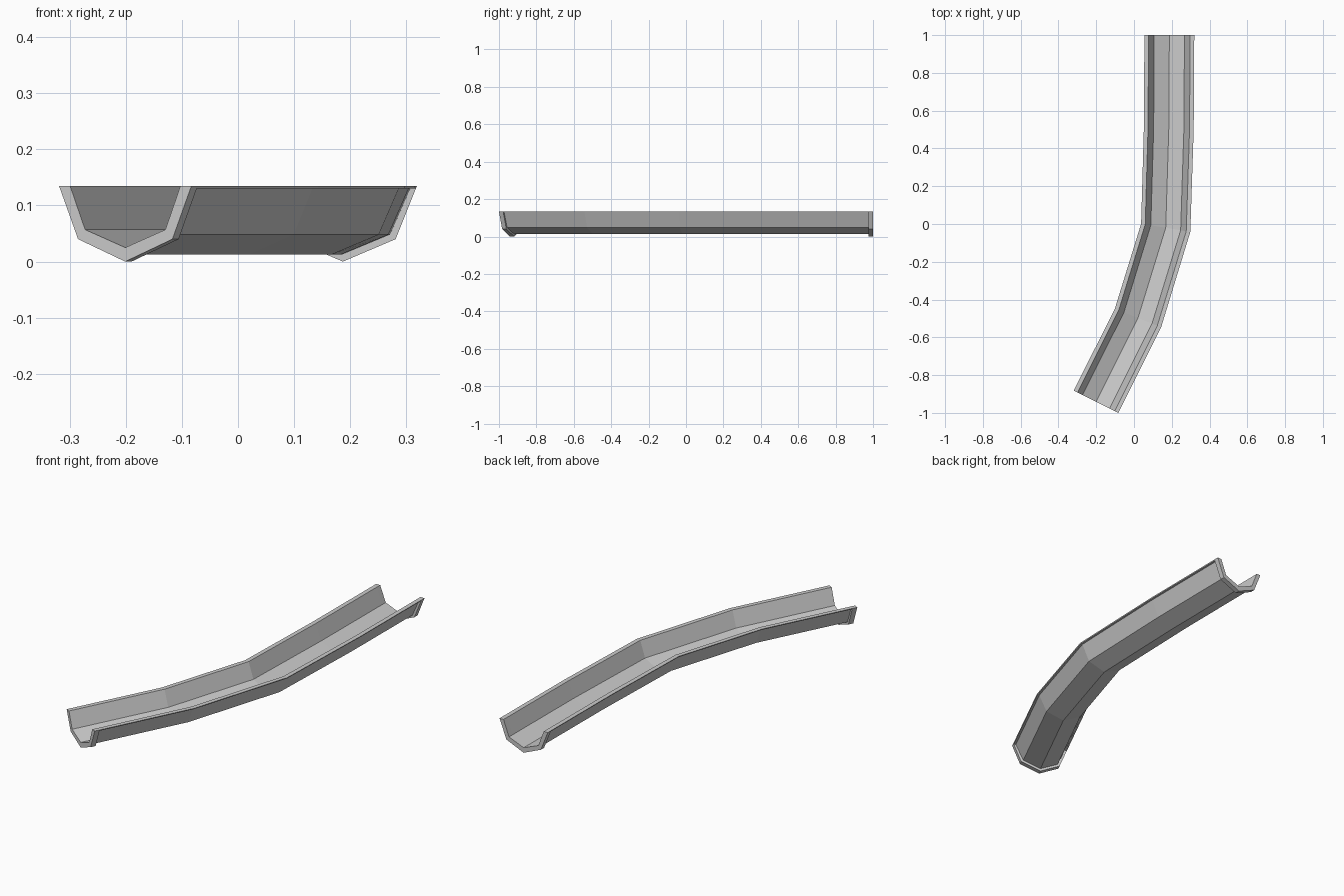
import bpy, bmesh
from mathutils import Vector

if "Cube" in bpy.data.objects:
    bpy.data.objects.remove(bpy.data.objects["Cube"])

# Half cross-sections (offset from the centreline, height)
INNER = [(0.0, 0.025), (0.08, 0.057), (0.11, 0.135)]
RIM = [(0.132, 0.135), (0.130, 0.130)]
BODY = [(0.120, 0.130), (0.084, 0.048), (0.0, 0.013)]
FLANGE = [(0.130, 0.130), (0.094, 0.040), (0.0, 0.0)]
FLANGE_LEN = 0.025

# Centreline seen from above, bending towards the front
PATH = [Vector(p) for p in
        [(0.187, 1.0), (0.184, 0.5), (0.168, -0.02), (0.021, -0.498), (-0.201, -0.941)]]


def full_loop(outer):
    """Mirror a half section into a closed loop."""
    half = INNER + RIM + outer
    return half + [(-x, z) for x, z in reversed(half[1:-1])]


def stations():
    """Position, direction and outer profile for every ring along the channel."""
    n = len(PATH)
    dirs = [(PATH[i + 1] - PATH[i]).normalized() for i in range(n - 1)]
    dirs[0] = Vector((0, -1))
    a, b = PATH[0], PATH[0] + dirs[0] * FLANGE_LEN
    c, d = PATH[-1] - dirs[-1] * FLANGE_LEN, PATH[-1]
    out = [(a, dirs[0], FLANGE), (b, dirs[0], FLANGE), (b, dirs[0], BODY)]
    for i in range(1, n - 1):
        out.append((PATH[i], (dirs[i - 1] + dirs[i]).normalized(), BODY))
    out += [(c, dirs[-1], BODY), (c, dirs[-1], FLANGE), (d, dirs[-1], FLANGE)]
    return out


# Open channel with rim lips and a raised flange at both ends
bm = bmesh.new()
rings = []
for pos, t, outer in stations():
    side = Vector((-t.y, t.x))
    rings.append([bm.verts.new((pos.x + side.x * x, pos.y + side.y * x, z))
                  for x, z in full_loop(outer)])
count = len(rings[0])
for r0, r1 in zip(rings, rings[1:]):
    for i in range(count):
        j = (i + 1) % count
        bm.faces.new((r0[i], r0[j], r1[j], r1[i]))
bm.faces.new(rings[0])
bm.faces.new(list(reversed(rings[-1])))
bmesh.ops.remove_doubles(bm, verts=bm.verts[:], dist=0.0005)
bmesh.ops.triangulate(bm, faces=[f for f in bm.faces if len(f.verts) > 4])
bmesh.ops.recalc_face_normals(bm, faces=bm.faces[:])

mesh = bpy.data.meshes.new("gutter_channel")
bm.to_mesh(mesh)
bm.free()
channel = bpy.data.objects.new("gutter_channel", mesh)
bpy.context.collection.objects.link(channel)
